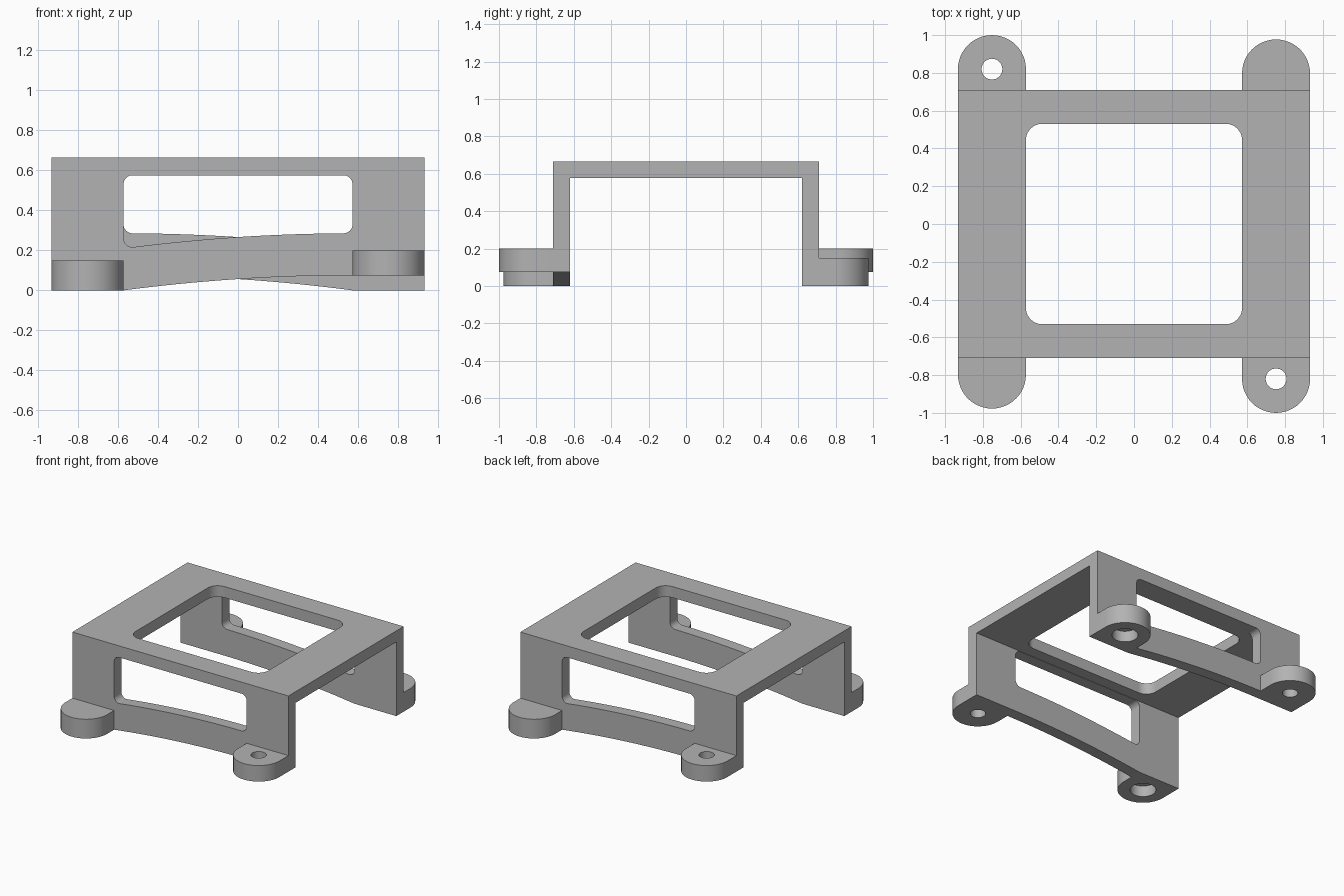
import bpy, bmesh
from math import sin, cos, pi

cube = bpy.data.objects.get("Cube")
if cube:
    bpy.data.objects.remove(cube, do_unlink=True)

HALF_W, INNER = 0.932, 0.572      # frame half width, window half width
OUT_Y, IN_Y = 0.71, 0.62          # outer and inner wall faces
TOP = 0.665
LUG_X, LUG_R = 0.752, 0.18

grey = bpy.data.materials.new("matte grey")
grey.use_nodes = True
colour = (0.45, 0.45, 0.45, 1)
grey.diffuse_color = colour
grey.node_tree.nodes["Principled BSDF"].inputs["Base Color"].default_value = colour


def arc(cx, cy, r, start, end, n=8):
    """Points on an arc, angles in half turns."""
    angles = [pi * (start + (end - start) * i / n) for i in range(n + 1)]
    return [(cx + r * cos(a), cy + r * sin(a)) for a in angles]


def prism(name, points, axis, lo, hi, s=1):
    """Extrude a closed outline along y or z; s=-1 turns it half way round."""
    bm = bmesh.new()
    rings = []
    for d in (lo, hi):
        if axis == "z":
            rings.append([bm.verts.new((s * a, s * b, d)) for a, b in points])
        else:
            rings.append([bm.verts.new((s * a, s * d, b)) for a, b in points])
    low, high = rings
    bm.faces.new(low)
    bm.faces.new(high[::-1])
    for i in range(len(low)):
        bm.faces.new((low[i - 1], low[i], high[i], high[i - 1]))
    bmesh.ops.recalc_face_normals(bm, faces=bm.faces)
    mesh = bpy.data.meshes.new(name)
    bm.to_mesh(mesh)
    bm.free()
    mesh.materials.append(grey)
    obj = bpy.data.objects.new(name, mesh)
    bpy.context.collection.objects.link(obj)
    return obj


def activate(obj):
    bpy.ops.object.select_all(action="DESELECT")
    obj.select_set(True)
    bpy.context.view_layer.objects.active = obj


def combine(target, tool, operation):
    """Apply a boolean and discard the tool."""
    mod = target.modifiers.new("combine", "BOOLEAN")
    mod.operation, mod.solver, mod.object = operation, "EXACT", tool
    activate(target)
    bpy.ops.object.modifier_apply(modifier=mod.name)
    bpy.data.objects.remove(tool, do_unlink=True)


def sweep(x):
    """Height of the curved lower edge of a wall."""
    return 0.075 * (1 - ((INNER - x) / (2 * INNER)) ** 2)


def spread(a, b, n=16):
    return [a + (b - a) * i / n for i in range(n + 1)]


# Top plate with a rounded opening
frame = prism("mounting_frame", [(-HALF_W, -OUT_Y), (HALF_W, -OUT_Y),
                                 (HALF_W, OUT_Y), (-HALF_W, OUT_Y)], "z", 0.578, TOP)
r = 0.085
cx, cy = INNER - r, 0.53 - r
opening = (arc(cx, cy, r, 0, 0.5) + arc(-cx, cy, r, 0.5, 1)
           + arc(-cx, -cy, r, 1, 1.5) + arc(cx, -cy, r, 1.5, 2))
combine(frame, prism("top_opening", opening, "z", 0.5, 0.8), "DIFFERENCE")

# Wall outline and its window, both following the curved lower edge
wall = ([(-HALF_W, 0)] + [(x, sweep(x)) for x in spread(-INNER, INNER)]
        + [(HALF_W, 0.075), (HALF_W, TOP), (-HALF_W, TOP)])
r = 0.045
cx, cz = INNER - r, 0.575 - r
rise = 0.21
window = (arc(-cx, sweep(-cx) + rise + r, r, 1, 1.5)
          + [(x, sweep(x) + rise) for x in spread(-cx, cx)[1:-1]]
          + arc(cx, sweep(cx) + rise + r, r, 1.5, 2)
          + arc(cx, cz, r, 0, 0.5) + arc(-cx, cz, r, 0.5, 1))


def lug(x, y):
    """Tab with a round end, rooted inside the wall."""
    return [(x + LUG_R, -0.66), (x - LUG_R, -0.66)] + arc(x, y, LUG_R, 1, 2, 24)


def circle(x, y, radius):
    return arc(x, y, radius, 0, 2, 32)[:-1]


# Front and back walls, each with a low blind lug and a high drilled lug
for s in (1, -1):
    side = prism("wall", wall, "y", -OUT_Y, -IN_Y, s)
    combine(side, prism("window", window, "y", -0.8, -0.55, s), "DIFFERENCE")
    low_lug = prism("low_lug", lug(-LUG_X, -0.797), "z", 0, 0.15, s)
    high_lug = prism("high_lug", lug(LUG_X, -0.82), "z", 0.075, 0.2, s)
    for part in (low_lug, high_lug):
        combine(side, part, "UNION")
    combine(side, prism("socket", circle(-LUG_X, -0.797, 0.092), "z", -0.1, 0.085, s),
            "DIFFERENCE")
    combine(side, prism("screw_hole", circle(LUG_X, -0.82, 0.055), "z", -0.1, 0.3, s),
            "DIFFERENCE")
    combine(frame, side, "UNION")

# Smooth curves, crisp edges
activate(frame)
bpy.ops.object.shade_smooth_by_angle(angle=0.5)
weighted = frame.modifiers.new("even shading", "WEIGHTED_NORMAL")
weighted.keep_sharp = True
